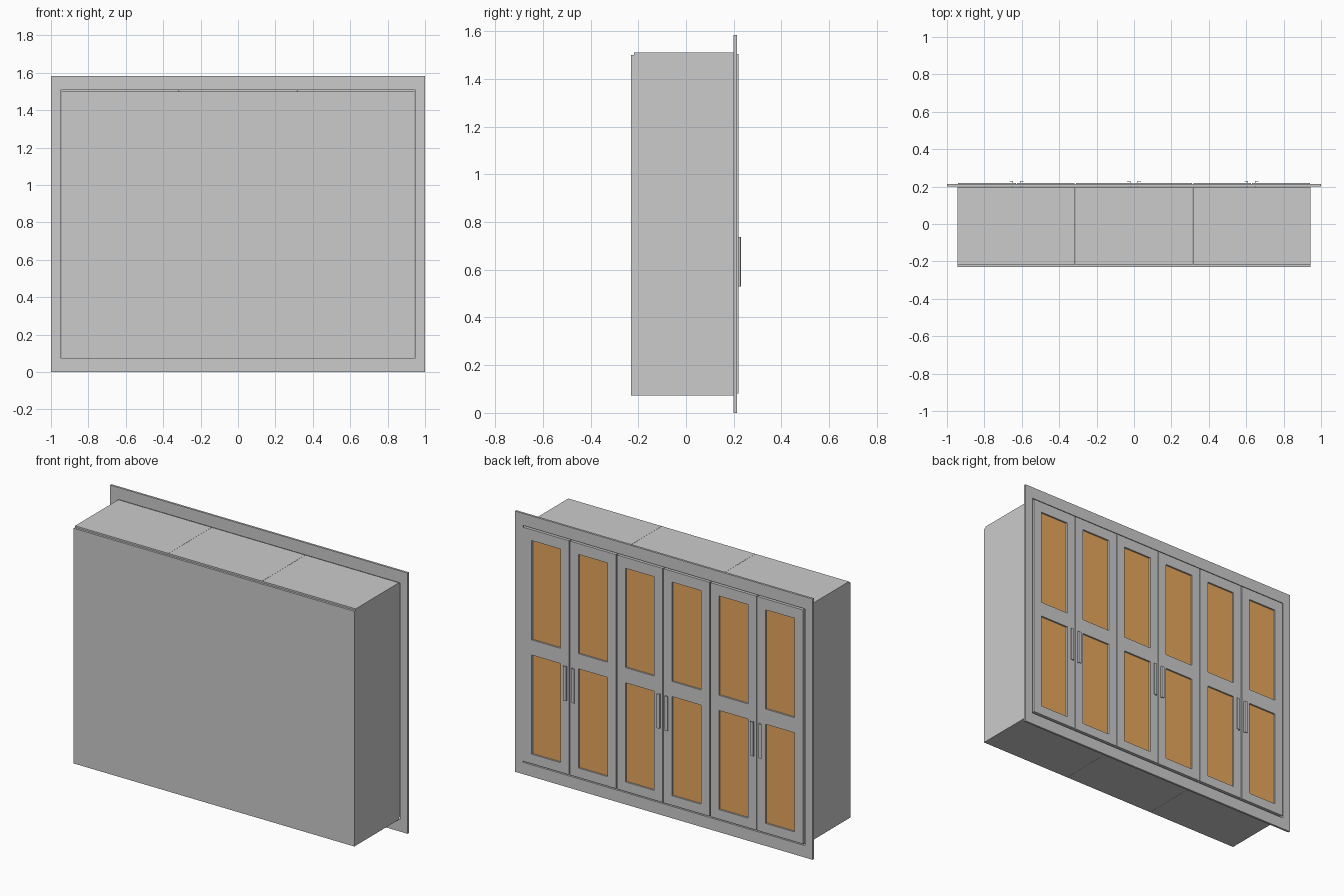
import bpy, bmesh
from mathutils import Matrix, Vector

if "Cube" in bpy.data.objects:
    bpy.data.objects.remove(bpy.data.objects["Cube"])


def boxes(name, parts, mat=None):
    """One object made of boxes given as ((x0, x1), (y0, y1), (z0, z1))."""
    bm = bmesh.new()
    for spans in parts:
        lo, hi = (Vector(c) for c in zip(*(sorted(s) for s in spans)))
        size = hi - lo
        m = Matrix.Translation((lo + hi) / 2) @ Matrix.Diagonal((*size, 1))
        bmesh.ops.create_cube(bm, size=1, matrix=m)
    mesh = bpy.data.meshes.new(name)
    bm.to_mesh(mesh)
    bm.free()
    obj = bpy.data.objects.new(name, mesh)
    bpy.context.collection.objects.link(obj)
    if mat:
        mesh.materials.append(mat)
    return obj


wood = bpy.data.materials.new("wood_panel")
wood.diffuse_color = (0.8, 0.39, 0.11, 1)
wood.use_nodes = True
wood.node_tree.nodes["Principled BSDF"].inputs["Base Color"].default_value = wood.diffuse_color

HALF = 0.943            # half width of the cabinet body
UNIT = 2 * HALF / 3     # width of one two-door unit
DOOR = UNIT / 2
Z0, Z1 = 0.072, 1.51
T = 0.016               # board thickness

# Wall trim around the door side
FY = (0.2, 0.213)
boxes("trim_frame", [
    ((-1, -0.947), FY, (0, 1.583)), ((0.947, 1), FY, (0, 1.583)),
    ((-0.947, 0.947), FY, (0, Z0)), ((-0.947, 0.947), FY, (Z1, 1.583))])

# Back board
boxes("back_board", [((-HALF, HALF), (-0.23, -0.217), (Z0, 1.5))])

# Three open carcass units side by side
CY = (-0.217, 0.198)
for i in range(3):
    a = -HALF + i * UNIT + 0.0005
    b = a + UNIT - 0.001
    boxes(f"carcass_{i + 1}", [
        ((a, a + T), CY, (Z0, Z1)), ((b - T, b), CY, (Z0, Z1)),
        ((a + T, b - T), CY, (Z0, Z0 + T)), ((a + T, b - T), CY, (Z1 - T, Z1))])

# Six doors: stiles and rails with two recessed wooden panels each
DY = (0.2, 0.219)
D0, D1 = 0.082, 1.503
for i in range(6):
    a = -HALF + i * DOOR + 0.003
    b = a + DOOR - 0.006
    inner = (a + 0.057, b - 0.057)
    boxes(f"door_{i + 1}", [
        ((a, inner[0]), DY, (D0, D1)), ((inner[1], b), DY, (D0, D1)),
        (inner, DY, (D0, 0.14)), (inner, DY, (0.742, 0.834)),
        (inner, DY, (1.437, D1))])
    boxes(f"door_panels_{i + 1}", [
        (inner, (0.203, 0.209), (0.14, 0.742)),
        (inner, (0.203, 0.209), (0.834, 1.437))], wood)

# Angled pull handles in pairs beside each unit's door seam
HZ = (0.53, 0.738)
for i in range(3):
    c = -HALF + (i + 0.5) * UNIT
    for side, s in (("left", -1), ("right", 1)):
        boxes(f"handle_{i + 1}_{side}", [
            ((c + s * 0.018, c + s * 0.022), (0.199, 0.23), HZ),
            ((c + s * 0.022, c + s * 0.038), (0.226, 0.23), HZ)])
